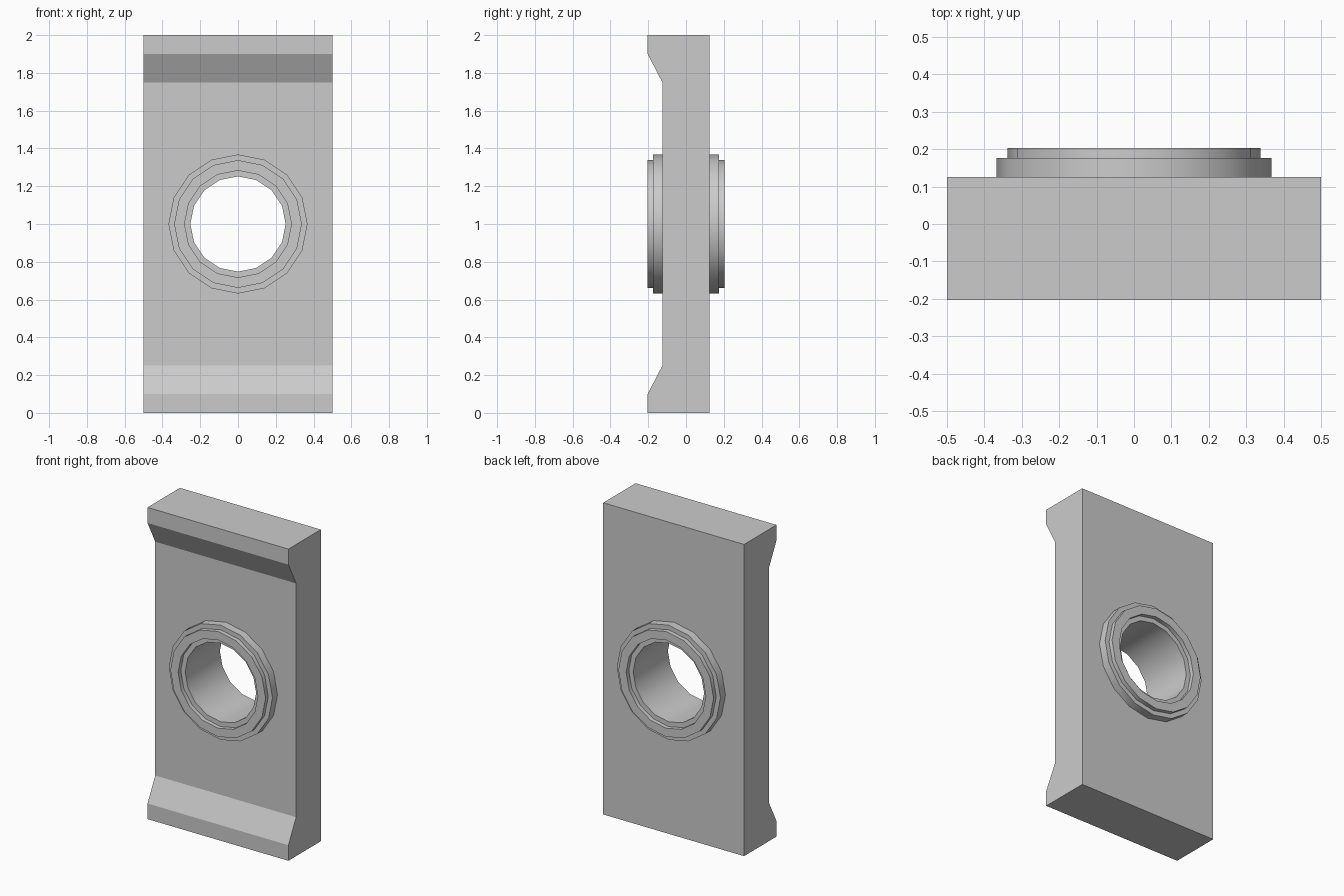
import bpy, bmesh
from math import pi, radians
from mathutils import Matrix, Vector

if "Cube" in bpy.data.objects:
    bpy.data.objects.remove(bpy.data.objects["Cube"])

SIDES = 16
HALF = 0.125      # half thickness of the plate
STEP = 0.176      # depth of the lower ring step
FACE = 0.203      # depth of the ring face and the plate lips


def finish(name, bm):
    bmesh.ops.remove_doubles(bm, verts=bm.verts, dist=1e-5)
    bmesh.ops.recalc_face_normals(bm, faces=bm.faces)
    mesh = bpy.data.meshes.new(name)
    bm.to_mesh(mesh)
    bm.free()
    ob = bpy.data.objects.new(name, mesh)
    bpy.context.collection.objects.link(ob)
    return ob


def extruded(name, profile, width):
    """Extrude a (y, z) profile along x."""
    bm = bmesh.new()
    face = bm.faces.new([bm.verts.new((-width / 2, y, z)) for y, z in profile])
    geom = bmesh.ops.extrude_face_region(bm, geom=[face])["geom"]
    verts = [g for g in geom if isinstance(g, bmesh.types.BMVert)]
    bmesh.ops.translate(bm, verts=verts, vec=(width, 0, 0))
    return finish(name, bm)


def lathed(name, profile):
    """Spin a closed (radius, y) profile round the y axis at z = 1."""
    bm = bmesh.new()
    verts = [bm.verts.new((r, y, 1)) for r, y in profile]
    edges = [bm.edges.new((a, b)) for a, b in zip(verts, verts[1:] + verts[:1])]
    bmesh.ops.spin(bm, geom=verts + edges, cent=(0, 0, 1), axis=(0, 1, 0),
                   angle=2 * pi, steps=SIDES)
    return finish(name, bm)


def boolean(target, tool, operation):
    tool.hide_render = True
    mod = target.modifiers.new(operation, "BOOLEAN")
    mod.operation, mod.solver, mod.object = operation, "EXACT", tool
    bpy.context.view_layer.objects.active = target
    bpy.ops.object.modifier_apply(modifier=mod.name)
    bpy.data.objects.remove(tool)


# Plate with sloped lips at the bottom and top, mirrored about z = 1
lip = [(HALF, 0), (-FACE, 0), (-FACE, 0.1), (-HALF, 0.25)]
plate = extruded("plate_with_ring", lip + [(y, 2 - z) for y, z in reversed(lip)], 1)

# Opening, hidden inside the wall of the ring
bm = bmesh.new()
bmesh.ops.create_cone(bm, cap_ends=True, segments=SIDES, radius1=0.31, radius2=0.31,
                      depth=1, matrix=Matrix.Translation((0, 0, 1)) @ Matrix.Rotation(pi / 2, 4, "X"))
boolean(plate, finish("hole_cutter", bm), "DIFFERENCE")

# Stepped ring through the plate, the same front and back
half_ring = [(0.368, STEP), (0.338, STEP), (0.338, FACE),
             (0.283, FACE), (0.283, STEP), (0.252, STEP)]
ring = lathed("stepped_ring", half_ring + [(r, -y) for r, y in reversed(half_ring)])
boolean(plate, ring, "UNION")

# Smooth round walls, sharp steps and lips
bpy.ops.object.select_all(action="DESELECT")
plate.select_set(True)
bpy.context.view_layer.objects.active = plate
bpy.ops.object.shade_smooth_by_angle(angle=radians(25))
